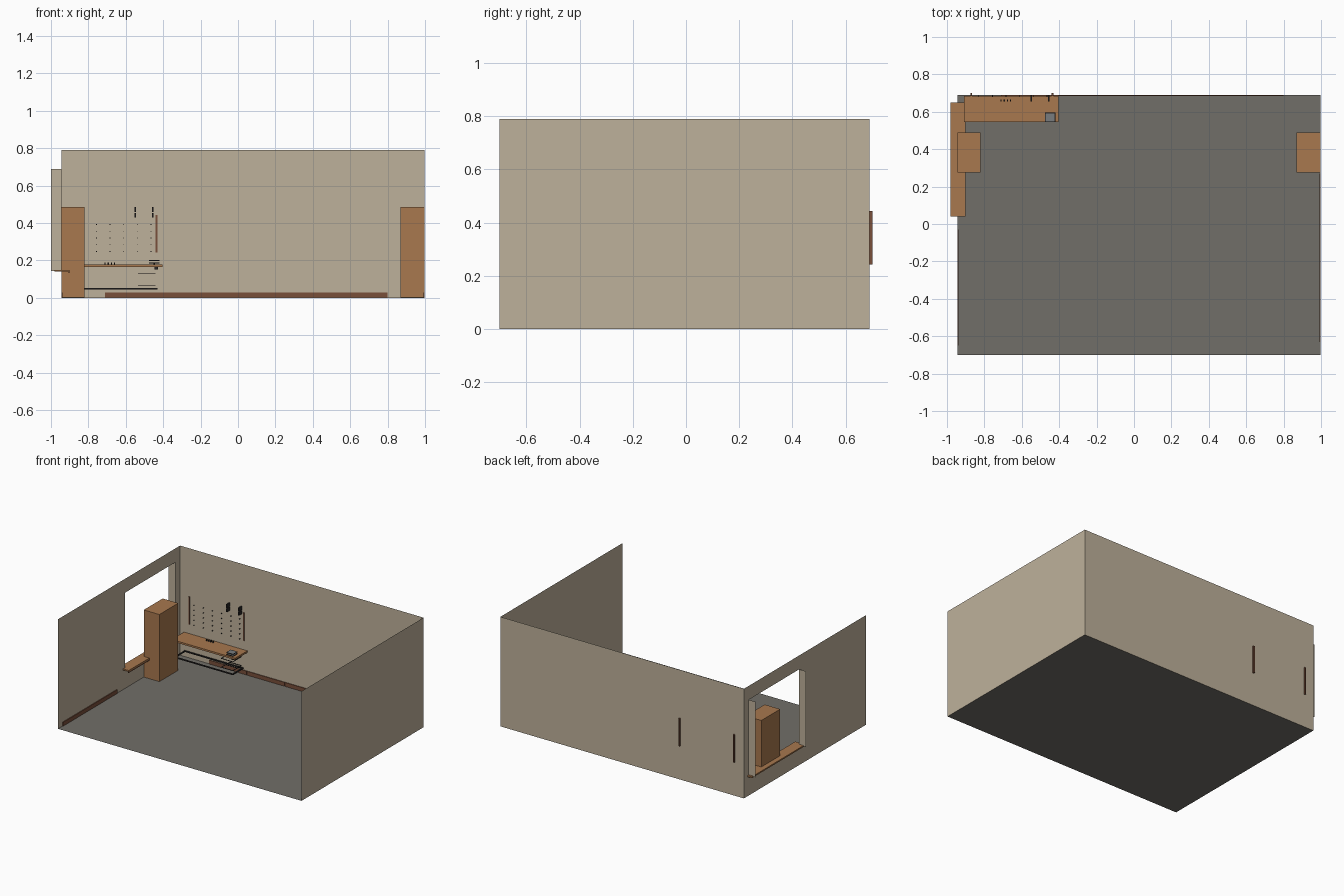
import bpy, bmesh
from mathutils import Vector

cube = bpy.data.objects.get("Cube")
if cube:
    bpy.data.objects.remove(cube, do_unlink=True)


def material(name, srgb):
    lin = [(c / 255 / 12.92) if c < 11 else ((c / 255 + 0.055) / 1.055) ** 2.4 for c in srgb]
    m = bpy.data.materials.new(name)
    m.use_nodes = True
    m.diffuse_color = (*lin, 1)
    bsdf = m.node_tree.nodes["Principled BSDF"]
    bsdf.inputs["Base Color"].default_value = (*lin, 1)
    bsdf.inputs["Roughness"].default_value = 0.8
    return m


PLASTER = material("plaster", (190, 177, 155))
FLOOR = material("grey_floor", (113, 110, 104))
WOOD = material("warm_wood", (168, 120, 78))
BROWN = material("dark_brown", (120, 78, 58))
BLACK = material("black_metal", (42, 40, 40))
GREY = material("grey_metal", (120, 124, 126))


def finish(bm, name, mat):
    bmesh.ops.recalc_face_normals(bm, faces=bm.faces)
    me = bpy.data.meshes.new(name)
    bm.to_mesh(me)
    bm.free()
    me.materials.append(mat)
    ob = bpy.data.objects.new(name, me)
    bpy.context.collection.objects.link(ob)
    return ob


def boxes(name, mat, spans):
    """One object made of axis-aligned boxes, each ((x0, x1), (y0, y1), (z0, z1))."""
    bm = bmesh.new()
    for span in spans:
        vs = bmesh.ops.create_cube(bm, size=1)["verts"]
        for v in vs:
            v.co = Vector([(a + b) / 2 + c * (b - a) for c, (a, b) in zip(v.co, span)])
    return finish(bm, name, mat)


def sheets(name, mat, quads):
    """One object made of single-sided flat panels."""
    bm = bmesh.new()
    for q in quads:
        bm.faces.new([bm.verts.new(p) for p in q])
    return finish(bm, name, mat)


def x_sheet(x, y0, y1, z0, z1):
    return [(x, y0, z0), (x, y1, z0), (x, y1, z1), (x, y0, z1)]


def y_sheet(y, x0, x1, z0, z1):
    return [(x0, y, z0), (x1, y, z0), (x1, y, z1), (x0, y, z1)]


L, R, F, B, TOP = -0.945, 0.997, -0.70, 0.69, 0.79   # room limits
WY0, WY1, WZ0, WZ1 = 0.06, 0.635, 0.145, 0.69        # window opening

# Room shell, open at the front and top
sheets("floor", FLOOR, [[(L, F, 0), (R, F, 0), (R, B, 0), (L, B, 0)]])
sheets("back_wall", PLASTER, [y_sheet(B, L, R, 0, TOP)])
sheets("plain_side_wall", PLASTER, [x_sheet(R, F, B, 0, TOP)])
sheets("window_wall", PLASTER, [
    x_sheet(L, F, WY0, 0, TOP), x_sheet(L, WY1, B, 0, TOP),
    x_sheet(L, WY0, WY1, 0, WZ0), x_sheet(L, WY0, WY1, WZ1, TOP)])
sheets("window_jambs", PLASTER, [y_sheet(y, -1.0, L, WZ0, WZ1) for y in (WY0, WY1)])

# Window sill with its small front lip
boxes("window_sill", WOOD, [((-0.98, -0.90), (0.04, 0.65), (0.14, 0.15))])
boxes("sill_lip", BROWN, [((-0.905, -0.90), (0.04, 0.65), (0.132, 0.14))])

# Skirting boards
boxes("back_skirting", BROWN, [
    ((-0.71 + i * 0.302, -0.41 + i * 0.302), (B - 0.006, B - 0.001), (0.002, 0.03)) for i in range(5)])
boxes("window_side_skirting", BROWN, [((L + 0.001, L + 0.006), (-0.65, -0.03), (0.002, 0.03))])
boxes("plain_side_skirting", BROWN, [((R - 0.006, R - 0.001), (-0.63, 0.27), (0.002, 0.03))])

# Tall cabinets against both side walls
for name, x0, x1 in (("window_side_cabinet", L + 0.001, -0.82), ("plain_side_cabinet", 0.87, R - 0.001)):
    boxes(name, WOOD, [((x0, x1), (0.275, 0.49), (0.001, 0.485))])

# Desk top and the low metal frame below it
boxes("desk_top", WOOD, [((-0.91, -0.405), (0.545, 0.685), (0.165, 0.178))])
t = 0.004
boxes("desk_frame", BLACK,
      [((-0.90, -0.43), (y - t, y + t), (0.044, 0.052)) for y in (0.56, 0.675)]
      + [((x - t, x + t), (0.56, 0.675), (0.044, 0.052)) for x in (-0.896, -0.434)])

# Wire trays under the desk
boxes("wire_trays", BLACK,
      [((-0.535, -0.44), (y, y + 0.003), (z, z + 0.004))
       for z in (0.066, 0.13) for y in (0.57, 0.62, 0.665)]
      + [((x, x + 0.003), (0.57, 0.668), (z, z + 0.004))
         for z in (0.066, 0.13) for x in (-0.535, -0.443)])

# Small stacked device at the end of the desk
boxes("device_plates", GREY, [((-0.472, -0.424), (0.548, 0.592), (z, z + 0.004)) for z in (0.185, 0.198)])
boxes("device_rim", BLACK, [
    ((-0.475, -0.421), (y, y + 0.003), (z, z + 0.004)) for y in (0.545, 0.592) for z in (0.185, 0.198)]
    + [((x, x + 0.003), (0.545, 0.595), (z, z + 0.004)) for x in (-0.475, -0.424) for z in (0.185, 0.198)])
boxes("device_clamp", BLACK, [((-0.447, -0.428), (0.56, 0.58), (0.152, 0.165)),
                              ((-0.452, -0.444), (0.566, 0.574), (0.178, 0.185))])

# Row of small desk items
boxes("desk_items", BLACK, [
    ((x, x + 0.006), (0.655, 0.665), (0.178, 0.19)) for x in (-0.714, -0.697, -0.680, -0.663)])

# Pegboard: side strips, pegs and two hanging tools
boxes("pegboard_strips", BROWN, [((x - 0.005, x + 0.005), (0.684, 0.70), (0.243, 0.443)) for x in (-0.87, -0.435)])
boxes("pegs", BLACK, [
    ((x - 0.002, x + 0.002), (0.68, 0.689), (z - 0.002, z + 0.002))
    for x in [-0.83 + 0.073 * i for i in range(6)] for z in (0.248, 0.284, 0.32, 0.356, 0.392)])
boxes("hanging_tools", BLACK, [((x - 0.004, x + 0.004), (0.655, 0.689), (z, z + 0.025))
                               for x in (-0.55, -0.455) for z in (0.43, 0.46)])
